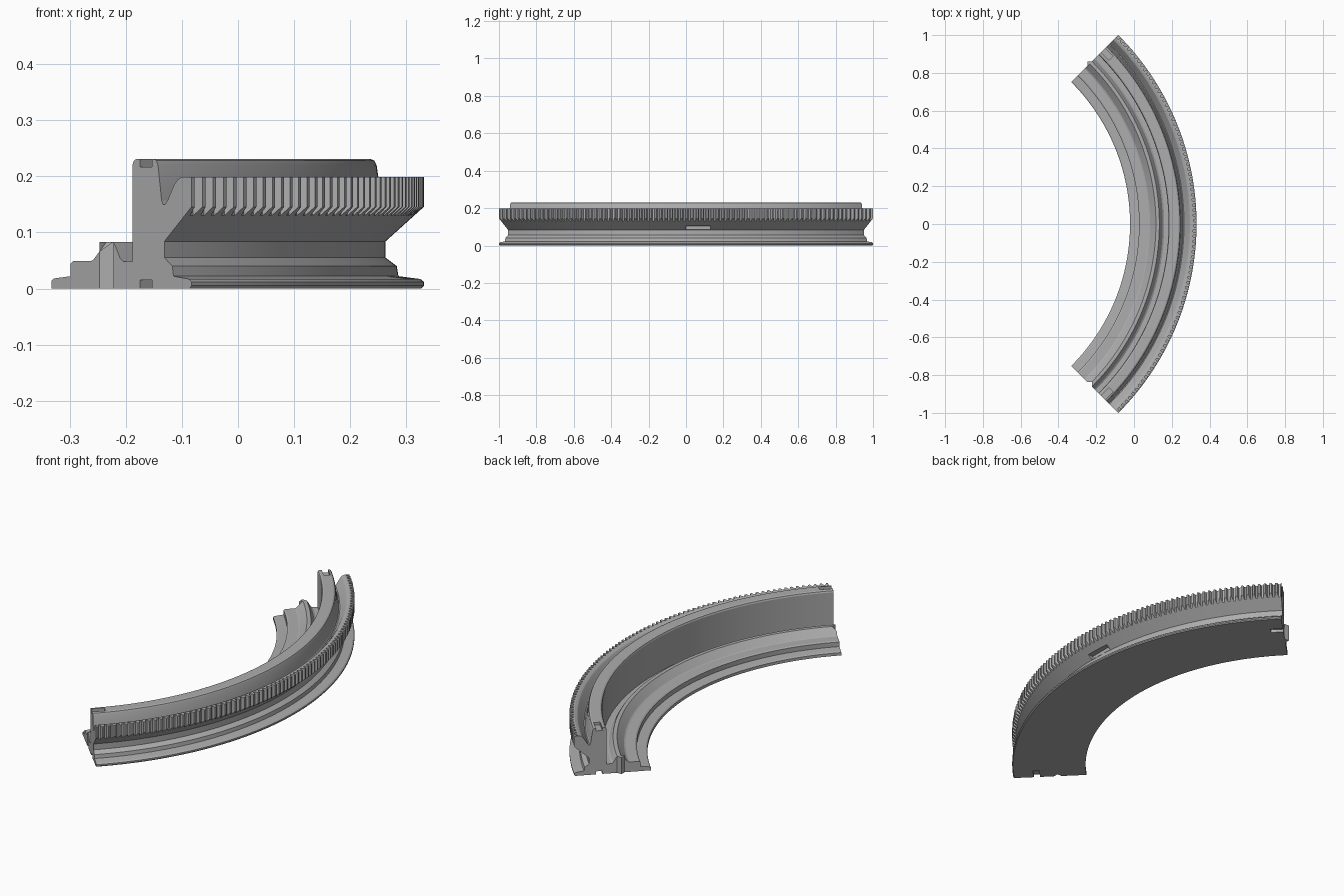
import bpy, bmesh, math

cube = bpy.data.objects.get("Cube")
if cube:
    bpy.data.objects.remove(cube, do_unlink=True)

CX = -1.083                 # ring centre on x
HALF = math.pi / 4          # quarter ring, symmetric about +x
TEETH = 80
ROOT, TIP = 1.397, 1.4142   # tooth radii

grey = bpy.data.materials.new("light_grey")
grey.use_nodes = True
colour = (0.42, 0.42, 0.42, 1)
grey.diffuse_color = colour
grey.node_tree.nodes["Principled BSDF"].inputs["Base Color"].default_value = colour


def place(r, t, a, z):
    """Radius r and tangential offset t in the frame at angle a."""
    return (CX + r * math.cos(a) - t * math.sin(a),
            r * math.sin(a) + t * math.cos(a), z)


def finish(name, bm):
    bmesh.ops.recalc_face_normals(bm, faces=bm.faces)
    mesh = bpy.data.meshes.new(name)
    bm.to_mesh(mesh)
    bm.free()
    mesh.materials.append(grey)
    ob = bpy.data.objects.new(name, mesh)
    bpy.context.collection.objects.link(ob)
    return ob


def prism(name, outline, a, z0, z1):
    bm = bmesh.new()
    low = [bm.verts.new(place(r, t, a, z0)) for r, t in outline]
    high = [bm.verts.new(place(r, t, a, z1)) for r, t in outline]
    bm.faces.new(low)
    bm.faces.new(high)
    for i in range(len(low)):
        j = (i + 1) % len(low)
        bm.faces.new((low[i], low[j], high[j], high[i]))
    return finish(name, bm)


# Cross-section (radius, height), split at the toothed rim
inner = [(1.062, 0), (1.062, .014), (1.068, .018), (1.11, .022), (1.11, .045),
         (1.117, .049), (1.161, .049), (1.168, .052), (1.199, .083),
         (1.217, .083), (1.224, .073), (1.235, .053), (1.243, .048),
         (1.266, .048), (1.266, .221), (1.269, .228), (1.276, .231),
         (1.319, .231), (1.326, .228), (1.33, .22), (1.339, .157),
         (1.343, .15), (1.348, .15), (1.354, .157), (1.37, .184),
         (1.379, .194), (1.391, .199)]
outer = [(1.346, .084), (1.346, .055), (1.366, .04), (1.369, .022),
         (1.408, .017), (1.4142, .012), (1.4142, .005), (1.41, 0)]


def section(rim):
    return inner + [(rim, .199), (rim, .084 + (rim - 1.346) * .9)] + outer


# Ring body: sweep the section, stepping the rim in and out for the teeth
bm = bmesh.new()
columns = []
step = 2 * HALF / TEETH
for k in range(TEETH):
    for frac, rim in ((0, TIP), (.3, TIP), (.5, ROOT), (.8, ROOT)):
        columns.append((-HALF + (k + frac) * step, rim))
columns.append((HALF, TIP))
rings = [[bm.verts.new(place(r, 0, a, z)) for r, z in section(rim)]
         for a, rim in columns]
n = len(rings[0])
for A, B in zip(rings, rings[1:]):
    for i in range(n):
        j = (i + 1) % n
        bm.faces.new((A[i], A[j], B[j], B[i]))
bm.faces.new(rings[0])
bm.faces.new(rings[-1])
body = finish("toothed_ring_segment", bm)

# Cutters: V notch at the front end, clip slots at both ends, neck pocket
cutters = [prism("notch_cutter", [(1.16, -.022), (1.24, -.022), (1.2, .018)],
                 -HALF, -.02, .12)]
for s in (-1, 1):
    slot = [(1.285, s * .02), (1.315, s * .02), (1.315, -s * .06), (1.285, -s * .06)]
    for z0, z1 in ((-.02, .015), (.217, .25)):
        cutters.append(prism("slot_cutter", slot, s * HALF, z0, z1))
cutters.append(prism("pocket_cutter", [(1.341, 0), (1.39, 0), (1.39, .13), (1.341, .13)],
                     0, .0845, .105))

bpy.context.view_layer.objects.active = body
for c in cutters:
    c.hide_render = True
    mod = body.modifiers.new("cut", 'BOOLEAN')
    mod.operation = 'DIFFERENCE'
    mod.solver = 'EXACT'
    mod.object = c
    bpy.ops.object.modifier_apply(modifier=mod.name)
    bpy.data.objects.remove(c, do_unlink=True)

# Joint tongue at the back end
tongue = prism("joint_tongue", [(1.182, -.001), (1.218, -.001), (1.2, .018)],
               HALF, 0, .083)

# Smooth the swept surfaces, keep the hard edges
bpy.ops.object.select_all(action='DESELECT')
body.select_set(True)
bpy.ops.object.shade_smooth_by_angle(angle=math.radians(20))
